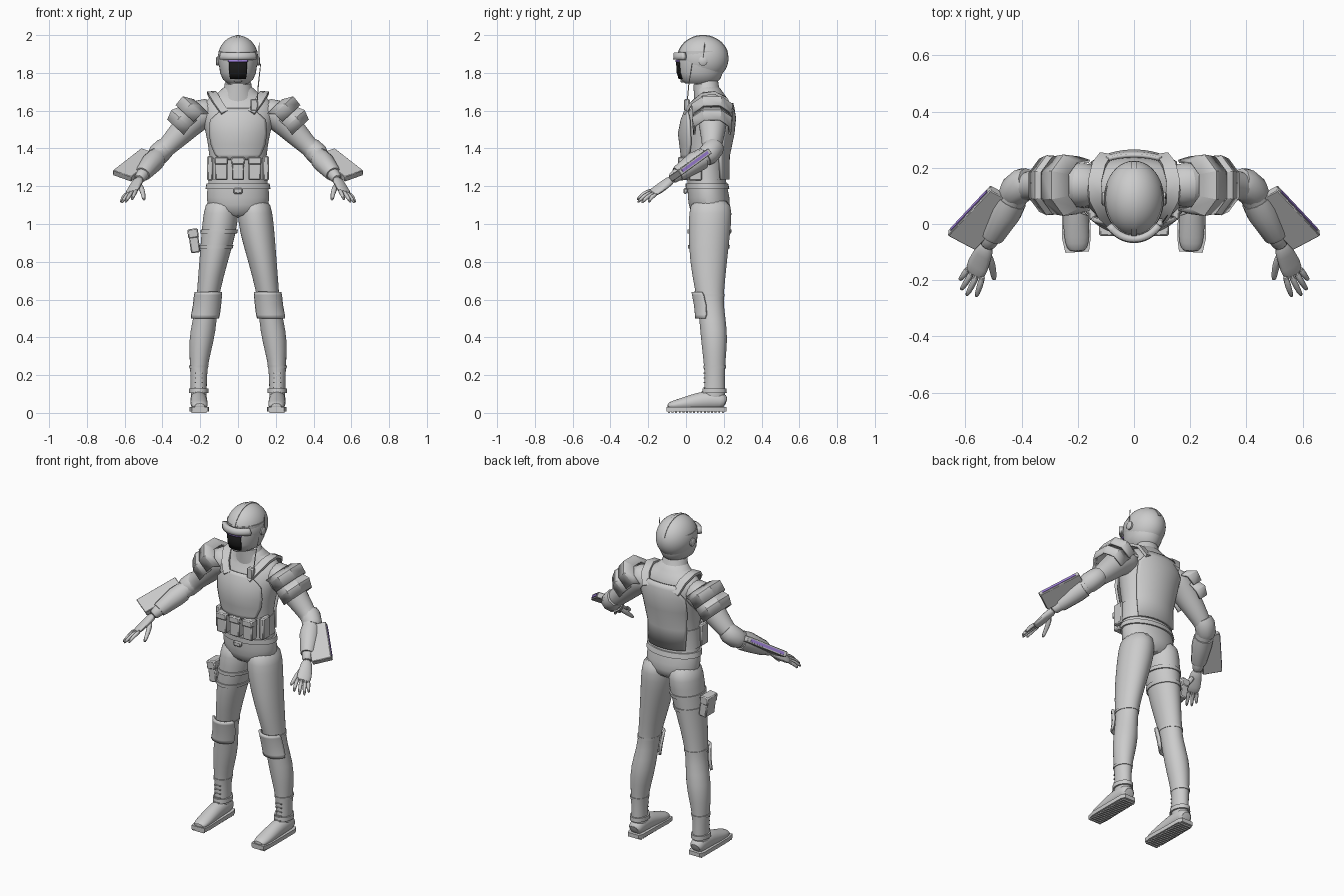
import bpy, bmesh, math
from mathutils import Vector, Matrix

cube = bpy.data.objects.get("Cube")
if cube:
    bpy.data.objects.remove(cube)


def material(name, rgb):
    m = bpy.data.materials.new(name)
    m.use_nodes = True
    m.diffuse_color = (*rgb, 1)
    m.node_tree.nodes["Principled BSDF"].inputs["Base Color"].default_value = (*rgb, 1)
    return m


GREY = material("light grey", (.6, .6, .6))
BLACK = material("black", (.01, .01, .01))
PURPLE = material("purple", (.35, .22, .7))


def finish(name, bm, mat=GREY, s=1, sub=0, bevel=0, thick=0, angle=35):
    """Turn a bmesh into an object, mirrored when s is -1."""
    bm.transform(Matrix.Diagonal((s, 1, 1, 1)))
    bmesh.ops.recalc_face_normals(bm, faces=bm.faces)
    me = bpy.data.meshes.new(name)
    bm.to_mesh(me)
    bm.free()
    me.materials.append(mat)
    me.shade_smooth()
    me.set_sharp_from_angle(angle=math.radians(angle))
    ob = bpy.data.objects.new(name, me)
    bpy.context.collection.objects.link(ob)
    if thick:
        ob.modifiers.new("thickness", "SOLIDIFY").thickness = thick
        ob.modifiers["thickness"].offset = 0
    if bevel:
        ob.modifiers.new("bevel", "BEVEL").width = bevel
    if sub:
        m = ob.modifiers.new("smooth", "SUBSURF")
        m.levels = m.render_levels = sub
    return ob


def skin(rings, closed=True):
    """Bridge successive point rows; closed rows become a capped tube."""
    bm = bmesh.new()
    vs = [[bm.verts.new(p) for p in r] for r in rings]
    n = len(vs[0])
    for a, b in zip(vs, vs[1:]):
        for i in range(n if closed else n - 1):
            j = (i + 1) % n
            bm.faces.new((a[i], a[j], b[j], b[i]))
    if closed:
        bm.faces.new(vs[0])
        bm.faces.new(vs[-1])
    return bm


def sweep(name, rows, side=(1, 0, 0), axis=None, n=16, sub=1, **kw):
    """Tube through rows of x, y, z, radius along side, other radius."""
    pts = [Vector(r[:3]) for r in rows]
    rings = []
    k, phase = (math.sqrt(2), math.pi / 4) if n == 4 else (1, 0)
    for i, r in enumerate(rows):
        t = Vector(axis) if axis else (pts[min(i + 1, len(pts) - 1)] - pts[max(i - 1, 0)]).normalized()
        a = Vector(side)
        a = (a - a.dot(t) * t).normalized()
        b = t.cross(a)
        angles = [phase + math.tau * j / n for j in range(n)]
        rings.append([pts[i] + k * (a * r[3] * math.cos(q) + b * r[-1] * math.sin(q)) for q in angles])
    return finish(name, skin(rings), sub=sub, **kw)


def at(rows, z):
    """Cross-section of a vertical part at height z."""
    for a, b in zip(rows, rows[1:]):
        if min(a[2], b[2]) <= z <= max(a[2], b[2]):
            f = (z - a[2]) / (b[2] - a[2])
            return [p + (q - p) * f for p, q in zip(a, b)]


def band(name, rows, low, high, off, **kw):
    out = []
    for z in (low, (low + high) / 2, high):
        x, y, z, a, b = at(rows, z)
        out.append((x, y, z, a + off, b + off))
    return sweep(name, out, axis=(0, 0, 1), n=32, sub=0, **kw)


def shell(name, rows, outline, front, off, thick=.014, **kw):
    """Curved armour plate; outline pairs a height with a half width."""
    rings = []
    for z, w in outline:
        x, y, z, a, b = at(rows, z)
        q = math.asin(min(w / (a + off), 1))
        steps = [q * (i / 8 - 1) for i in range(17)]
        rings.append([(x + (a + off) * math.sin(t), y + front * (b + off) * math.cos(t), z) for t in steps])
    return finish(name, skin(rings, False), thick=thick, **kw)


def box(name, at_, size, rot=None, bevel=.006, **kw):
    bm = bmesh.new()
    m = Matrix.Translation(at_) @ (rot or Matrix()) @ Matrix.Diagonal((*size, 1))
    bmesh.ops.create_cube(bm, size=1, matrix=m)
    return finish(name, bm, bevel=bevel, **kw)


def ball(name, at_, radii, **kw):
    bm = bmesh.new()
    m = Matrix.Translation(at_) @ Matrix.Diagonal((*radii, 1))
    bmesh.ops.create_uvsphere(bm, u_segments=40, v_segments=24, radius=1, matrix=m)
    return finish(name, bm, angle=60, **kw)


# Torso and neck
TORSO = [(0, .125, 1.03, .12, .09), (0, .125, 1.1, .172, .115), (0, .115, 1.18, .165, .108),
         (0, .105, 1.26, .152, .1), (0, .105, 1.36, .15, .108), (0, .11, 1.48, .17, .128),
         (0, .122, 1.56, .195, .124), (0, .132, 1.62, .2, .105), (0, .138, 1.665, .165, .085),
         (0, .12, 1.7, .09, .072), (0, .11, 1.74, .075, .062)]
sweep("torso", TORSO, axis=(0, 0, 1), n=24)
sweep("neck", [(0, .11, 1.66, .07, .065), (0, .105, 1.72, .062, .06), (0, .1, 1.8, .06, .06)])
sweep("collar", [(0, .12, 1.67, .1, .08), (0, .108, 1.71, .076, .068), (0, .105, 1.745, .07, .066),
                 (0, .103, 1.752, .064, .06)], n=32, sub=0)

# Vest plates, belt and pouches
shell("chest_plate", TORSO, [(1.61, .08), (1.59, .1), (1.55, .145), (1.48, .15), (1.42, .14), (1.37, .12), (1.34, .09)], -1, .018)
shell("back_plate", TORSO, [(1.64, .09), (1.61, .11), (1.56, .15), (1.48, .145), (1.36, .13), (1.235, .125)], 1, .012)
band("waist_belt", TORSO, 1.235, 1.35, .006)
band("hip_belt", TORSO, 1.185, 1.215, .008)
box("belt_buckle", (0, -.003, 1.175), (.05, .02, .03))
for x in (-.088, 0, .088):
    box("belt_pouch", (x, -.012, 1.29), (.066, .05, .115))
    box("pouch_flap", (x, -.016, 1.335), (.072, .055, .04))
for s in (1, -1):
    box("side_pouch", (.148, .05, 1.295), (.03, .07, .13), s=s)
    sweep("shoulder_strap", [(.07, -.005, 1.59, .02, .008), (.105, .03, 1.64, .022, .008), (.135, .09, 1.688, .024, .008),
                             (.14, .15, 1.695, .024, .008), (.125, .21, 1.665, .024, .008), (.1, .245, 1.6, .022, .008)], n=4, sub=0, s=s)
box("radio", (.085, .005, 1.63), (.04, .03, .065))
sweep("radio_antenna", [(.1, .005, 1.63, .003), (.108, .015, 1.74, .003), (.12, .032, 1.85, .002)], n=6, sub=0)

# Helmet and visor
HEAD = [(0, .075, 1.745, .055, .08), (0, .075, 1.765, .08, .105), (0, .077, 1.8, .095, .118),
        (0, .08, 1.86, .103, .125), (0, .085, 1.915, .104, .125)]
ball("helmet", (0, .09, 1.876), (.107, .135, .122))
sweep("jaw_guard", HEAD, axis=(0, 0, 1), n=32, sub=0)
shell("brow_guard", HEAD, [(1.87, .088), (1.885, .09), (1.908, .085)], -1, .012, thick=.024)
shell("visor", HEAD, [(1.768, .04), (1.8, .045), (1.86, .045)], -1, .004, thick=.008, mat=BLACK)
shell("visor_light", HEAD, [(1.857, .05), (1.868, .05)], -1, .007, thick=.008, mat=PURPLE)
box("chin_microphone", (0, -.015, 1.757), (.04, .03, .016))
crest = [math.radians(d) for d in range(15, 166, 10)]
sweep("helmet_crest", [(0, .09 - .133 * math.cos(t), 1.876 + .12 * math.sin(t), .009, .005) for t in crest], n=4, sub=0)
for s in (1, -1):
    sweep("ear_disc", [(.09, .09, 1.862, .024), (.112, .09, 1.862, .024), (.117, .09, 1.862, .016)], side=(0, 1, 0), n=24, sub=0, s=s)
sweep("ear_antenna", [(.112, .09, 1.865, .003), (.112, .1, 1.96, .002)], n=6, sub=0)

# Legs, knee pads, boots
LEG = [(.085, .13, 1.14, .08, .1), (.09, .13, 1.06, .094, .116), (.1, .124, .96, .094, .112),
       (.13, .118, .8, .076, .1), (.157, .125, .64, .061, .076), (.165, .132, .56, .058, .068),
       (.187, .148, .43, .07, .073), (.2, .15, .33, .059, .065), (.208, .152, .24, .046, .055),
       (.208, .152, .15, .043, .054), (.208, .15, .1, .043, .058), (.208, .15, .04, .04, .055)]
FOOT = [(.208, .212, .05, .036, .03), (.208, .19, .065, .045, .05), (.208, .12, .068, .046, .052),
        (.207, .05, .058, .046, .046), (.205, -.02, .046, .047, .034), (.203, -.07, .04, .043, .025), (.202, -.1, .035, .03, .014)]
for s in (1, -1):
    sweep("leg", LEG, axis=(0, 0, 1), n=20, s=s)
    shell("knee_pad", LEG, [(.64, .066), (.625, .068), (.57, .068), (.52, .07), (.5, .068)], -1, .013, s=s)
    band("knee_strap", LEG, .615, .63, .003, s=s)
    band("boot_cuff", LEG, .235, .25, .004, s=s)
    band("trouser_hem", LEG, .105, .13, .008, s=s)
    sweep("foot", FOOT, s=s)
    sweep("sole", [(.208, .215, .02, .036, .012), (.208, .19, .02, .048, .012), (.207, .05, .02, .05, .012),
                   (.205, -.05, .02, .051, .012), (.202, -.1, .02, .042, .012)], n=4, sub=0, s=s)
    for i in range(16):
        box("sole_tread", (.206, -.09 + i * .019, .005), (.08, .01, .01), bevel=0, s=s)
    for i in range(5):
        box("boot_lace", (.208, .097 - (i == 0) * .01, .11 + i * .025), (.04, .008, .006), bevel=0, s=s)

# Thigh holster on the right leg
for z in (.87, .95):
    band("holster_strap", LEG, z, z + .02, .004, s=-1)
tilt = Matrix.Rotation(math.radians(8), 4, "Y")
box("holster", (.232, .12, .91), (.05, .09, .125), tilt, s=-1)
box("holster_flap", (.238, .12, .95), (.056, .098, .05), tilt, s=-1)

# Arms, hands, shoulder armour, forearm shields
ARM = [(.12, .135, 1.595, .07), (.19, .14, 1.59, .085), (.25, .142, 1.54, .078), (.33, .14, 1.455, .062),
       (.385, .135, 1.4, .05), (.415, .12, 1.37, .05), (.445, .065, 1.335, .051), (.48, 0, 1.295, .043), (.515, -.06, 1.25, .031),
       (.525, -.08, 1.235, .029)]
TIPS = [(.563, -.262, 1.125), (.598, -.258, 1.112), (.618, -.237, 1.108), (.622, -.2, 1.112)]
palm_side = Vector((.75, .35, -.3))
for s in (1, -1):
    sweep("arm", ARM, side=(0, 1, 0), s=s)
    sweep("bracer", [(.435, .085, 1.345, .055), (.455, .045, 1.324, .057), (.5, -.035, 1.27, .044), (.505, -.045, 1.263, .04)], n=12, sub=0, s=s)
    sweep("elbow_pad", [(.375, .15, 1.415, .05), (.39, .145, 1.4, .058), (.425, .115, 1.365, .058), (.432, .1, 1.355, .052)], n=10, sub=0, s=s)
    sweep("palm", [(.52, -.07, 1.24, .028, .024), (.537, -.105, 1.215, .036, .022), (.557, -.15, 1.18, .044, .019),
                   (.57, -.185, 1.16, .04, .014)], side=palm_side, n=12, s=s)
    for i, tip in enumerate(TIPS):
        root = Vector((.562, -.165, 1.172)) + palm_side * (i - 1.5) * .023
        mid = root.lerp(Vector(tip), .55) + Vector((0, -.006, .008))
        sweep("finger", [(*root, .013), (*mid, .012), (*tip, .008)], n=8, s=s)
    sweep("thumb", [(.525, -.1, 1.215, .018), (.505, -.145, 1.175, .015), (.5, -.18, 1.145, .012), (.497, -.2, 1.125, .008)], n=8, s=s)

    # Faceted shoulder armour in two overlapping flared layers
    up, back = Vector((.73, 0, .68)), Vector((0, 1, 0))
    for name, rows in (("shoulder_pad", [(.175, 1.6, .088, 0), (.215, 1.6, .1, .015), (.255, 1.56, .105, .002)]),
                       ("lower_shoulder_pad", [(.235, 1.565, .09, 0), (.275, 1.53, .1, .012), (.305, 1.49, .098, 0)])):
        rings = []
        for x, z, r, ridge in rows:
            c = Vector((x, .138, z))
            fan = [math.radians(d) for d in (-105, -65, -25, 25, 65, 105)]
            rings.append([c + (up * math.cos(t) + back * math.sin(t)) * (r + ridge * (abs(t) < 1.2)) for t in fan])
        finish(name, skin(rings, False), thick=.012, s=s, angle=10)

    # Slab shield with a glowing outer edge
    u, w, n = Vector((-.605, .645, .47)), Vector((-.84, -.445, -.3)), Vector((.016, -.576, .811))
    rot = Matrix((u, w, n)).transposed().to_4x4()
    edge = Vector((.587, .048, 1.33))
    box("forearm_shield", edge + w * .058, (.25, .116, .034), rot, bevel=.003, s=s)
    box("shield_light", edge, (.21, .006, .016), rot, bevel=0, mat=PURPLE, s=s)
